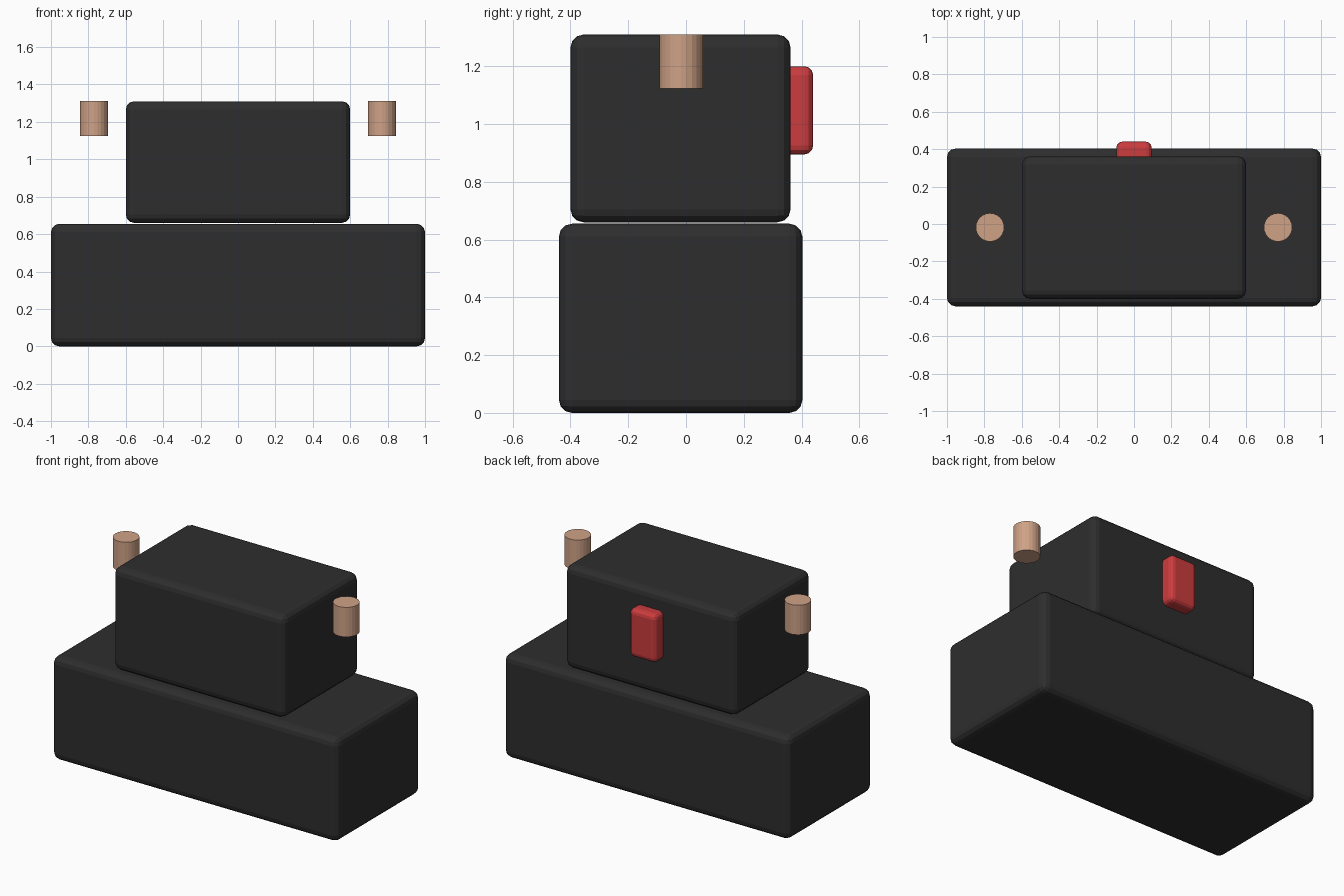
import bpy

if "Cube" in bpy.data.objects:
    bpy.data.objects.remove(bpy.data.objects["Cube"])


def material(name, rgb):
    m = bpy.data.materials.new(name)
    m.diffuse_color = (*rgb, 1.0)
    m.use_nodes = True
    m.node_tree.nodes["Principled BSDF"].inputs["Base Color"].default_value = m.diffuse_color
    return m


BLACK = material("black", (0.027, 0.027, 0.027))
RED = material("red", (0.60, 0.045, 0.048))
TAN = material("tan", (0.62, 0.36, 0.24))


def rounded_box(name, lo, hi, bevel, mat):
    """Box spanning two corners, with rounded edges."""
    bpy.ops.mesh.primitive_cube_add(size=1, location=[(a + b) / 2 for a, b in zip(lo, hi)])
    ob = bpy.context.object
    ob.name = name
    ob.scale = [b - a for a, b in zip(lo, hi)]
    bpy.ops.object.transform_apply(location=False, rotation=False, scale=True)
    mod = ob.modifiers.new("rounding", "BEVEL")
    mod.width = bevel
    mod.segments = 3
    ob.data.materials.append(mat)
    return ob


# Wide lower block and narrower upper block
rounded_box("lower_body", (-1.0, -0.44, 0.0), (1.0, 0.403, 0.655), 0.045, BLACK)
rounded_box("upper_body", (-0.6, -0.40, 0.66), (0.6, 0.362, 1.31), 0.045, BLACK)

# Red plate on the back
rounded_box("back_plate", (-0.094, 0.28, 0.895), (0.094, 0.44, 1.20), 0.03, RED)

# Floating pegs on both sides
for side, x in (("left", -0.77), ("right", 0.77)):
    bpy.ops.mesh.primitive_cylinder_add(vertices=24, radius=0.076, depth=0.187,
                                        location=(x, -0.018, 1.217))
    peg = bpy.context.object
    peg.name = side + "_peg"
    peg.data.materials.append(TAN)
